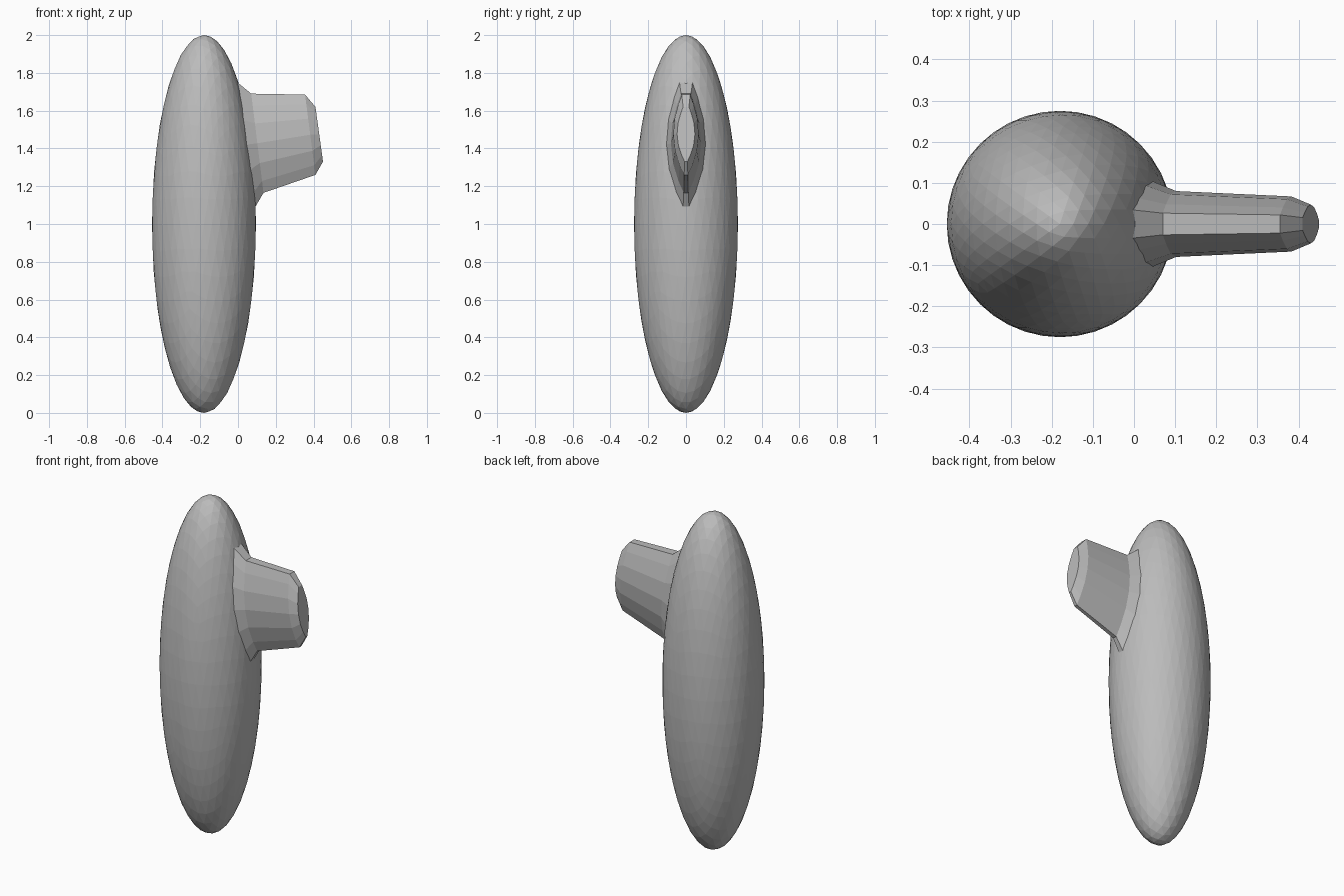
import bpy, bmesh
from math import sqrt

cube = bpy.data.objects.get("Cube")
if cube:
    bpy.data.objects.remove(cube)

grey = bpy.data.materials.new("plain grey")
grey.use_nodes = True
colour = (0.5, 0.5, 0.5, 1)
grey.diffuse_color = colour
grey.node_tree.nodes["Principled BSDF"].inputs["Base Color"].default_value = colour

CENTRE, RADIUS = -0.18, 0.275


def make_object(name, bm):
    bmesh.ops.recalc_face_normals(bm, faces=bm.faces)
    mesh = bpy.data.meshes.new(name)
    bm.to_mesh(mesh)
    bm.free()
    mesh.materials.append(grey)
    obj = bpy.data.objects.new(name, mesh)
    bpy.context.collection.objects.link(obj)
    return obj


# Body: tall faceted ellipsoid
bm = bmesh.new()
bmesh.ops.create_icosphere(bm, subdivisions=4, radius=1)
for v in bm.verts:
    v.co = (CENTRE + RADIUS * v.co.x, RADIUS * v.co.y, 1 + v.co.z)
make_object("body", bm)

# Fin: half outline as (drop from top, share of half width), mirrored in y
HALF = [(0, 0.33), (0.12, 0.6), (0.3, 0.9), (0.5, 1),
        (0.7, 0.86), (0.88, 0.5), (1, 0.15)]
OUTLINE = HALF + [(t, -w) for t, w in reversed(HALF)]


def add_ring(bm, top, bottom, half_width, on_body=False):
    ring = []
    for t, w in OUTLINE:
        x = top[0] + (bottom[0] - top[0]) * t
        z = top[1] + (bottom[1] - top[1]) * t
        y = w * half_width
        if on_body:  # root follows the body surface
            x = CENTRE + RADIUS * sqrt(1 - (z - 1) ** 2 - (y / RADIUS) ** 2) - 0.002
        ring.append(bm.verts.new((x, y, z)))
    return ring


bm = bmesh.new()
rings = [
    add_ring(bm, (0.0, 1.75), (0.09, 1.09), 0.104, True),   # flared root
    add_ring(bm, (0.07, 1.69), (0.135, 1.165), 0.08),       # neck
    add_ring(bm, (0.355, 1.685), (0.41, 1.26), 0.067),      # outer shoulder
    add_ring(bm, (0.41, 1.62), (0.45, 1.33), 0.047),        # tip
]
for a, b in zip(rings, rings[1:]):
    for i in range(len(a)):
        j = (i + 1) % len(a)
        bm.faces.new((a[i], a[j], b[j], b[i]))
bm.faces.new(rings[-1])
make_object("side_fin", bm)
